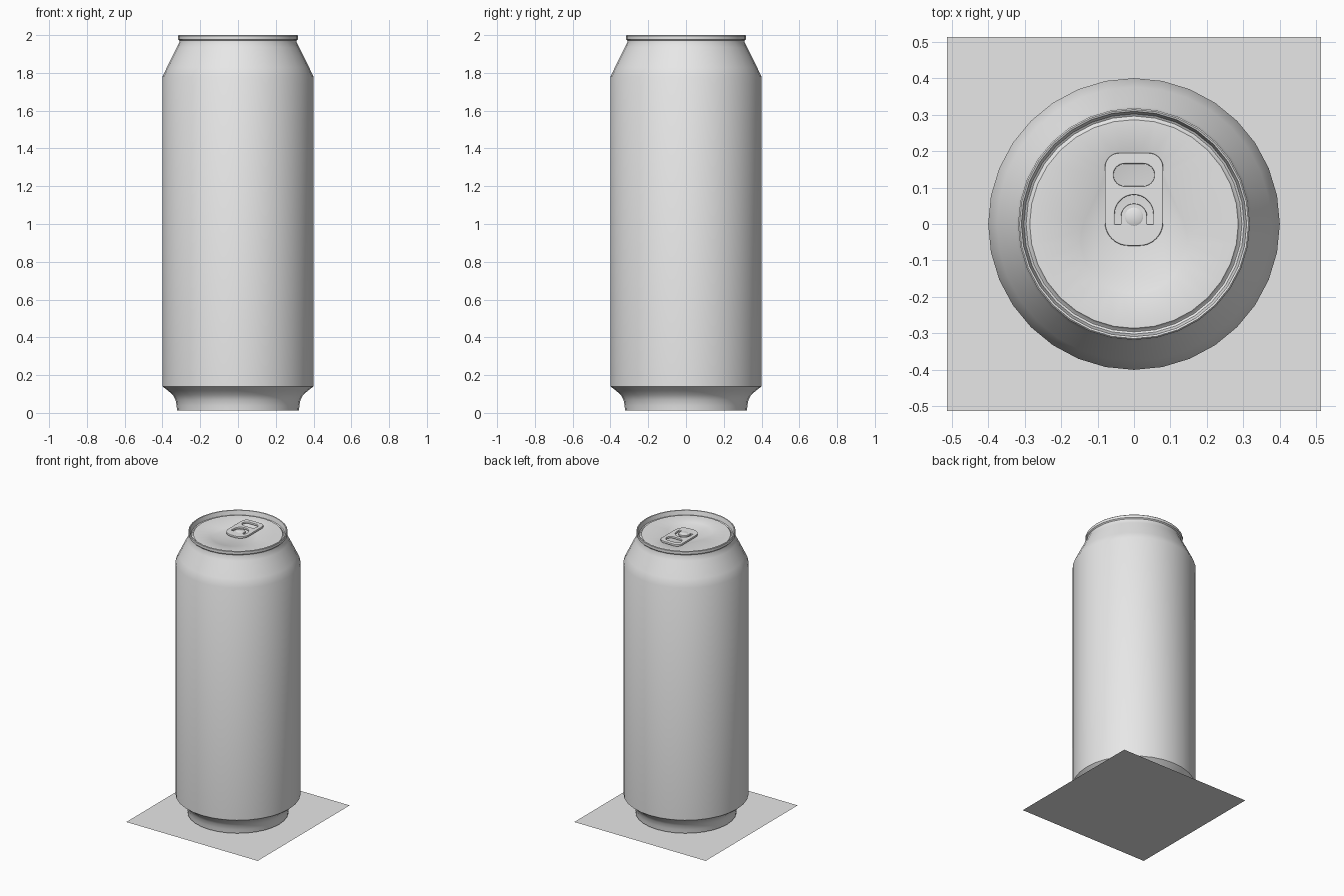
import bpy, bmesh, math
from math import pi, sin, cos

if "Cube" in bpy.data.objects:
    bpy.data.objects.remove(bpy.data.objects["Cube"])

grey = bpy.data.materials.new("plain_grey")
grey.diffuse_color = (0.8, 0.8, 0.8, 1)
grey.use_nodes = True
grey.node_tree.nodes["Principled BSDF"].inputs["Base Color"].default_value = grey.diffuse_color
SIDES = 32


def finish(name, bm, angle=30):
    me = bpy.data.meshes.new(name)
    bm.to_mesh(me)
    bm.free()
    ob = bpy.data.objects.new(name, me)
    bpy.context.collection.objects.link(ob)
    return dress(ob, angle)


def dress(ob, angle=30):
    ob.data.materials.clear()
    ob.data.materials.append(grey)
    bpy.ops.object.select_all(action='DESELECT')
    ob.select_set(True)
    bpy.context.view_layer.objects.active = ob
    bpy.ops.object.shade_smooth_by_angle(angle=math.radians(angle))
    return ob


def ring(bm, r, z):
    return [bm.verts.new((r * cos(2 * pi * i / SIDES), r * sin(2 * pi * i / SIDES), z))
            for i in range(SIDES)]


def skin(bm, a, b):
    n = len(a)
    for i in range(n):
        j = (i + 1) % n
        bm.faces.new((a[i], a[j], b[j], b[i]))


def revolve(bm, profile):
    rings = [ring(bm, r, z) for r, z in profile]
    for a, b in zip(rings, rings[1:]):
        skin(bm, a, b)
    return rings


def arc(cx, cy, r, a0, a1, n=8):
    return [(cx + r * cos(math.radians(a0 + (a1 - a0) * i / n)),
             cy + r * sin(math.radians(a0 + (a1 - a0) * i / n))) for i in range(n + 1)]


def rounded(w, y0, y1, r_low, r_high):
    # rounded rectangle outline, separate radii for the lower and upper corners
    return (arc(w - r_high, y1 - r_high, r_high, 0, 90) + arc(r_high - w, y1 - r_high, r_high, 90, 180)
            + arc(r_low - w, y0 + r_low, r_low, 180, 270) + arc(w - r_low, y0 + r_low, r_low, 270, 360))


# Base plate under the can
bm = bmesh.new()
bmesh.ops.create_grid(bm, x_segments=1, y_segments=1, size=0.513)
finish("base_plate", bm)

# Can wall, from the domed underside to the rolled rim
bm = bmesh.new()
rings = revolve(bm, [
    (0.10, 0.085), (0.20, 0.07), (0.28, 0.04), (0.30, 0.012), (0.323, 0.012),
    (0.325, 0.04), (0.331, 0.07), (0.345, 0.095), (0.37, 0.117), (0.40, 0.14),
    (0.40, 1.78), (0.376, 1.83), (0.347, 1.89), (0.324, 1.935), (0.311, 1.962),
    (0.311, 1.971), (0.318, 1.978), (0.318, 1.996), (0.314, 2.0), (0.309, 1.998),
    (0.302, 1.968), (0.296, 1.964), (0.290, 1.968), (0.286, 1.974)])
bm.faces.new(rings[0][::-1])
finish("can_wall", bm)

# Lid panel with a shallow teardrop recess
Z = 1.974


def teardrop(shrink):
    b = math.degrees(math.asin((0.153 - 0.098) / 0.145))
    return (arc(0, 0.10, 0.098 - shrink, b, 180 - b, 14)
            + arc(0, -0.045, 0.153 - shrink, 180 - b, 360 + b, 18))


bm = bmesh.new()
outer = ring(bm, 0.286, Z)
lip = [bm.verts.new((x, y, Z)) for x, y in teardrop(0)]
edges = [bm.edges.new((l[i], l[(i + 1) % len(l)])) for l in (outer, lip) for i in range(len(l))]
bmesh.ops.triangle_fill(bm, use_beauty=True, use_dissolve=False, edges=edges, normal=(0, 0, 1))
floor = [bm.verts.new((x, y, Z - 0.004)) for x, y in teardrop(0.007)]
skin(bm, lip, floor)
bm.faces.new(floor)
bmesh.ops.recalc_face_normals(bm, faces=bm.faces)
bm.normal_update()
if sum(f.normal.z * f.calc_area() for f in bm.faces) < 0:
    bmesh.ops.reverse_faces(bm, faces=bm.faces)
finish("lid_panel", bm, 40)

# Pull tab: rounded plate with a finger hole and a curved slot round the rivet
outlines = [
    rounded(0.08, -0.06, 0.195, 0.065, 0.04),
    rounded(0.056, 0.104, 0.165, 0.03, 0.03),
    [(0.053, 0.0)] + arc(0, 0.027, 0.053, 0, 180, 14) + [(-0.053, 0.0), (-0.036, 0.0)]
    + arc(0, 0.02, 0.036, 180, 0, 14) + [(0.036, 0.0)],
]
cu = bpy.data.curves.new("pull_tab", 'CURVE')
cu.dimensions = '2D'
cu.fill_mode = 'BOTH'
cu.extrude = 0.004
cu.bevel_depth = 0.003
cu.bevel_resolution = 1
cu.offset = -0.003
for pts in outlines:
    sp = cu.splines.new('POLY')
    clean = [p for i, p in enumerate(pts) if math.dist(p, pts[i - 1]) > 1e-5]
    sp.points.add(len(clean) - 1)
    for p, (x, y) in zip(sp.points, clean):
        p.co = (x, y, 0, 1)
    sp.use_cyclic_u = True
tab = bpy.data.objects.new("pull_tab", cu)
bpy.context.collection.objects.link(tab)
tab.location.z = 1.981
bpy.ops.object.select_all(action='DESELECT')
tab.select_set(True)
bpy.context.view_layer.objects.active = tab
bpy.ops.object.convert(target='MESH')
dress(bpy.context.view_layer.objects.active)

# Rivet holding the tab
bm = bmesh.new()
rivet = [[bm.verts.new((x, y, z)) for x, y in arc(0, 0.02, r, 0, 345, 23)]
         for r, z in ((0.025, 1.97), (0.025, 1.988), (0.02, 1.991))]
for a, b in zip(rivet, rivet[1:]):
    skin(bm, a, b)
bm.faces.new(rivet[-1])
finish("rivet", bm, 40)
